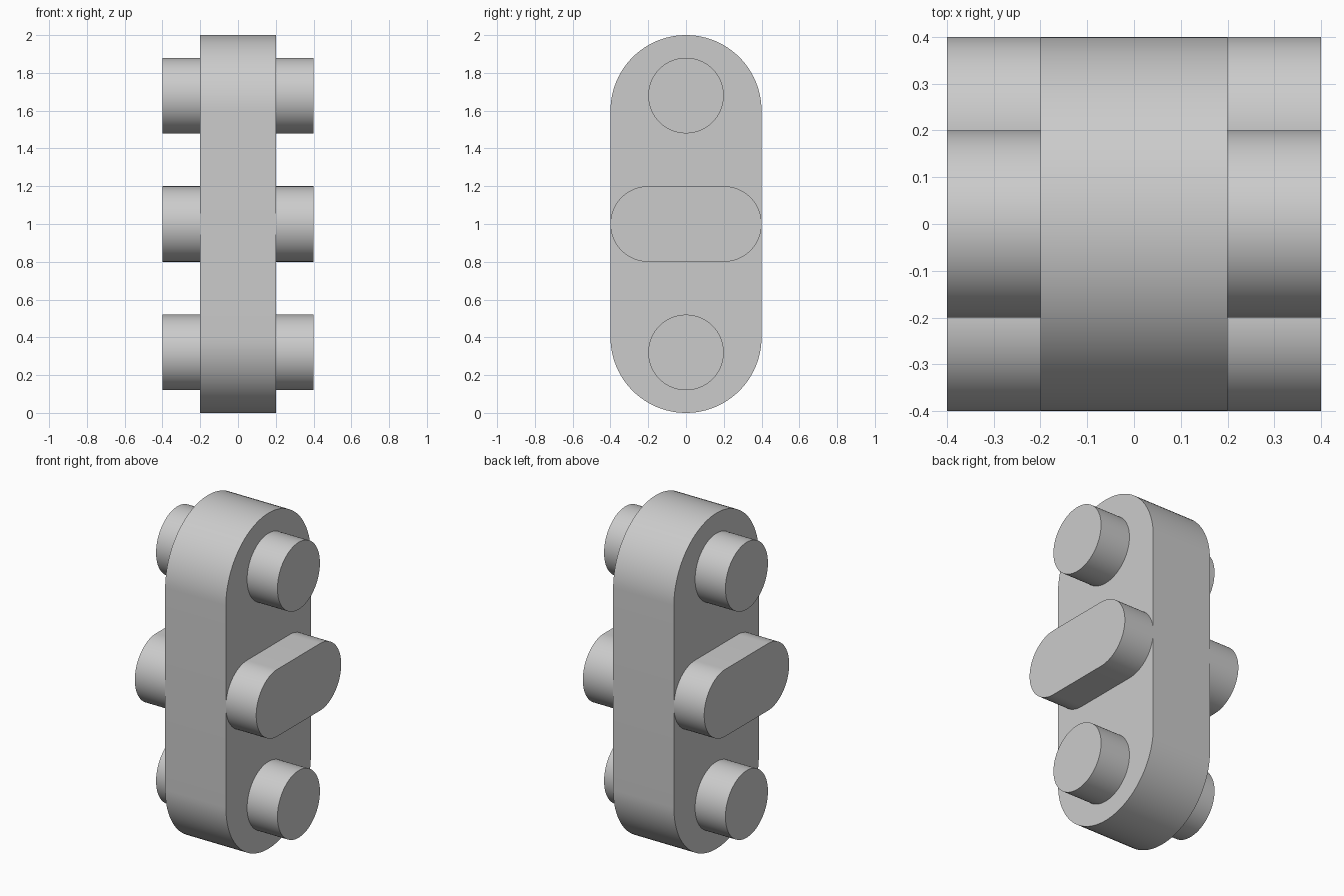
import bpy
import bmesh
from math import pi, sin, cos, radians

cube = bpy.data.objects.get("Cube")
if cube:
    bpy.data.objects.remove(cube, do_unlink=True)

# Single plain grey
GREY = (0.6, 0.6, 0.6, 1.0)
grey = bpy.data.materials.new("light_grey")
grey.use_nodes = True
grey.diffuse_color = GREY
grey.node_tree.nodes["Principled BSDF"].inputs["Base Color"].default_value = GREY

ARC_STEPS = 48


def rounded_bar(name, x0, x1, z, radius, half_y=0.0, half_z=0.0):
    """Extrude a round or stadium outline along x; half_y / half_z stretch it."""
    bm = bmesh.new()
    start = 0.0 if half_z else -pi / 2
    outline = []
    for side in (1, -1):
        for i in range(ARC_STEPS + 1):
            a = start + pi * i / ARC_STEPS
            outline.append((side * (half_y + radius * cos(a)),
                            side * (half_z + radius * sin(a))))
    verts = [bm.verts.new((x0, y, z + h)) for y, h in outline]
    bmesh.ops.remove_doubles(bm, verts=bm.verts[:], dist=1e-5)
    bm.verts.ensure_lookup_table()
    face = bm.faces.new(bm.verts[:])
    extruded = bmesh.ops.extrude_face_region(bm, geom=[face], use_keep_orig=True)
    top = [v for v in extruded["geom"] if isinstance(v, bmesh.types.BMVert)]
    bmesh.ops.translate(bm, vec=(x1 - x0, 0, 0), verts=top)
    bmesh.ops.recalc_face_normals(bm, faces=bm.faces[:])

    mesh = bpy.data.meshes.new(name)
    bm.to_mesh(mesh)
    bm.free()
    mesh.materials.append(grey)
    obj = bpy.data.objects.new(name, mesh)
    bpy.context.collection.objects.link(obj)
    bpy.ops.object.select_all(action="DESELECT")
    obj.select_set(True)
    bpy.context.view_layer.objects.active = obj
    bpy.ops.object.shade_smooth_by_angle(angle=radians(30))
    return obj


# Upright body plate with round ends
rounded_bar("body", -0.2, 0.2, 1.0, 0.4, half_z=0.6)

# Two round pegs and one oblong peg on each side
for side, x0, x1 in (("left", 0.2, 0.4), ("right", -0.4, -0.2)):
    rounded_bar(side + "_upper_peg", x0, x1, 1.68, 0.2)
    rounded_bar(side + "_middle_peg", x0, x1, 1.0, 0.2, half_y=0.2)
    rounded_bar(side + "_lower_peg", x0, x1, 0.32, 0.2)
